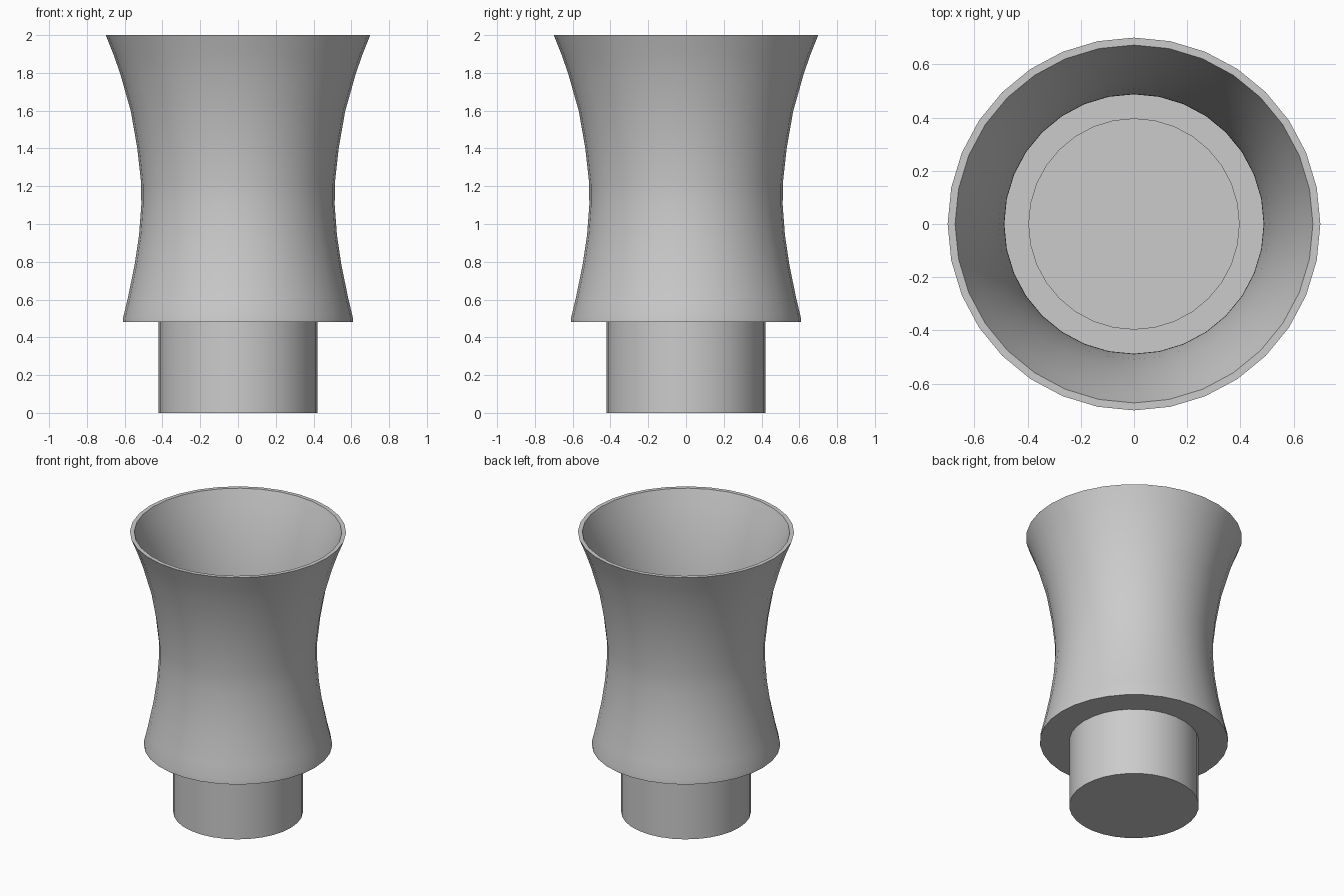
import bpy
import bmesh
from math import pi, radians

cube = bpy.data.objects.get("Cube")
if cube:
    bpy.data.objects.remove(cube, do_unlink=True)

SEGMENTS = 32
WALL = 0.025

grey = bpy.data.materials.new("plain grey")
grey.use_nodes = True
colour = (0.6, 0.6, 0.6, 1)
grey.diffuse_color = colour
grey.node_tree.nodes["Principled BSDF"].inputs["Base Color"].default_value = colour


def lathe(name, profile):
    """Spin a (radius, height) profile around the z axis."""
    bm = bmesh.new()
    verts = [bm.verts.new((r, 0, z)) for r, z in profile]
    edges = [bm.edges.new(pair) for pair in zip(verts, verts[1:])]
    bmesh.ops.spin(bm, geom=verts + edges, cent=(0, 0, 0), axis=(0, 0, 1),
                   angle=2 * pi, steps=SEGMENTS)
    bmesh.ops.remove_doubles(bm, verts=bm.verts, dist=0.0005)
    bmesh.ops.recalc_face_normals(bm, faces=bm.faces)
    mesh = bpy.data.meshes.new(name)
    bm.to_mesh(mesh)
    bm.free()
    mesh.materials.append(grey)
    obj = bpy.data.objects.new(name, mesh)
    bpy.context.collection.objects.link(obj)
    bpy.ops.object.select_all(action='DESELECT')
    obj.select_set(True)
    bpy.context.view_layer.objects.active = obj
    bpy.ops.object.shade_smooth_by_angle(angle=radians(35))
    return obj


# Outer side of the waisted bowl, bottom to rim
bowl = [(0.61, 0.48), (0.607, 0.51), (0.585, 0.6), (0.548, 0.78),
        (0.524, 0.94), (0.512, 1.1), (0.513, 1.22), (0.533, 1.4),
        (0.568, 1.6), (0.625, 1.8), (0.66, 1.9), (0.7, 2)]

# Hollow stem under the bowl
stem_radius = 0.42
outside = [(0, 0), (stem_radius, 0), (stem_radius, bowl[0][1])] + bowl

# Inner wall, from the rim down to the shelf and the well in the stem
shelf = bowl[0][1] + WALL
inner_bowl = [(r - WALL, max(z, shelf)) for r, z in bowl if z > shelf]
inner_bowl[-1] = (0.672, 2)
inside = inner_bowl[::-1] + [(inner_bowl[0][0], shelf), (stem_radius - WALL, shelf),
                             (stem_radius - WALL, WALL), (0, WALL)]

lathe("waisted_cup", outside + inside)
